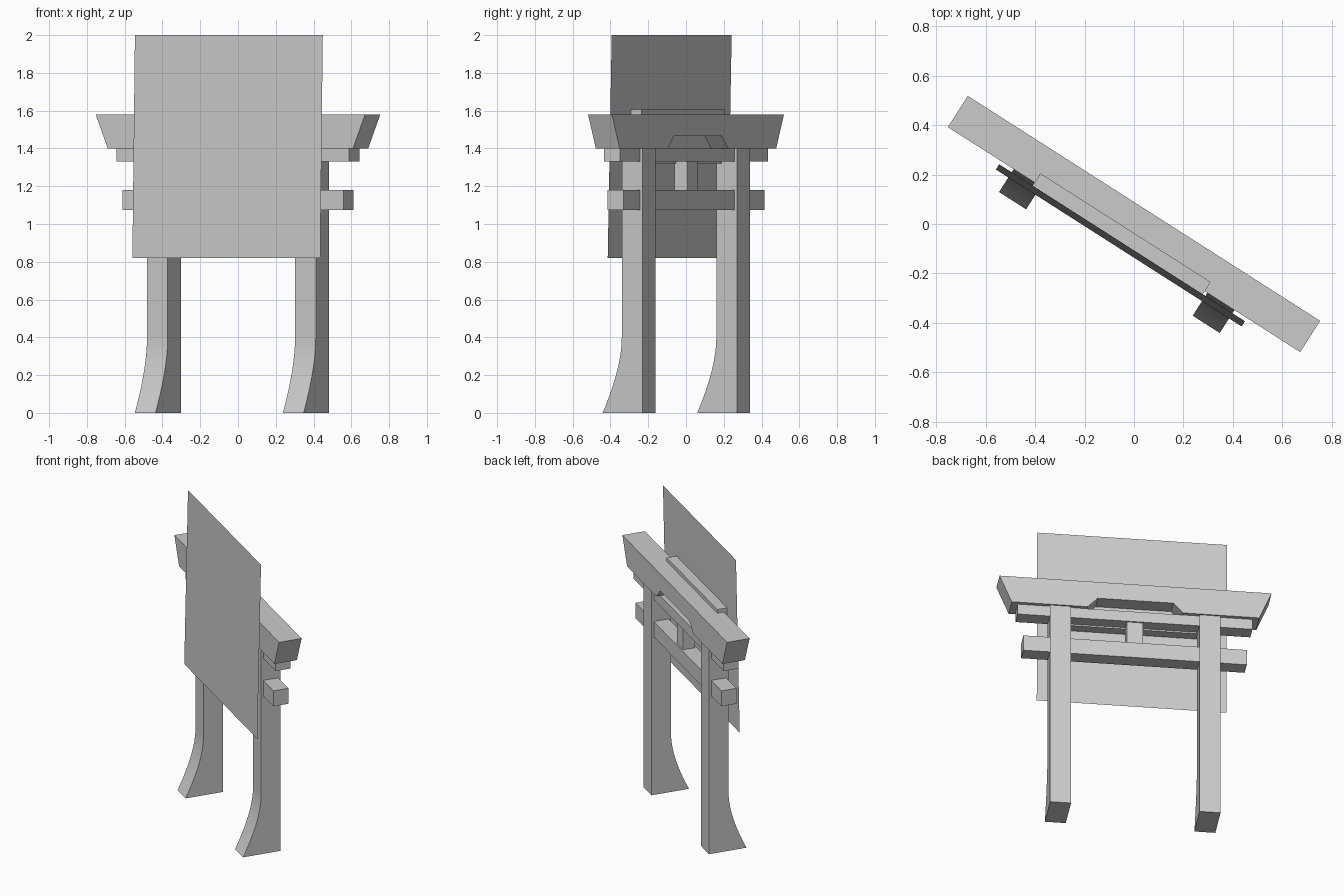
import bpy, bmesh, math
from mathutils import Matrix, Vector

if "Cube" in bpy.data.objects:
    bpy.data.objects.remove(bpy.data.objects["Cube"])

# The gate is built along local x, then turned about z
TURN = Matrix.Rotation(math.radians(-32.56), 4, 'Z')


def finish(name, bm):
    bmesh.ops.recalc_face_normals(bm, faces=bm.faces)
    me = bpy.data.meshes.new(name)
    bm.to_mesh(me)
    bm.free()
    ob = bpy.data.objects.new(name, me)
    ob.matrix_world = TURN
    bpy.context.collection.objects.link(ob)
    return ob


def box(name, x0, x1, y0, y1, z0, z1):
    bm = bmesh.new()
    bmesh.ops.create_cube(bm, size=1)
    for v in bm.verts:
        v.co = ((x0 + x1) / 2 + v.co.x * (x1 - x0),
                (y0 + y1) / 2 + v.co.y * (y1 - y0),
                (z0 + z1) / 2 + v.co.z * (z1 - z0))
    return finish(name, bm)


def prism(name, points, sweep):
    bm = bmesh.new()
    face = bm.faces.new([bm.verts.new(p) for p in points])
    ext = bmesh.ops.extrude_face_region(bm, geom=[face], use_keep_orig=True)
    verts = [g for g in ext["geom"] if isinstance(g, bmesh.types.BMVert)]
    bmesh.ops.translate(bm, verts=verts, vec=Vector(sweep))
    return finish(name, bm)


# Posts: square shafts whose front flares out into a foot
profile = [(0.065, 0), (0.065, 1.41), (-0.065, 1.41)]
for i in range(11):
    t = 1 - i / 10
    y = -0.185 * (1 - t) ** 2 - 0.065 * (1 - (1 - t) ** 2)
    z = 2 * t * (1 - t) * 0.24 + t * t * 0.40
    profile.append((y, z))
for side, x in (("left", -0.53), ("right", 0.40)):
    post = prism(side + "_post", [(x, y, z) for y, z in profile], (0.13, 0, 0))
    bpy.ops.object.select_all(action='DESELECT')
    post.select_set(True)
    bpy.context.view_layer.objects.active = post
    bpy.ops.object.shade_smooth_by_angle(angle=math.radians(30))

# Top beam: slanted ends and a shallow notch underneath
half = [(0.235, 1.465), (0.297, 1.40), (0.77, 1.40), (0.846, 1.58)]
outline = half + [(-x, z) for x, z in reversed(half)]
prism("top_beam", [(x, -0.075, z) for x, z in outline], (0, 0.15, 0))

# Lower beams and the short strut between them
box("second_beam", -0.73, 0.73, -0.05, 0.05, 1.33, 1.40)
box("tie_beam", -0.695, 0.695, -0.05, 0.05, 1.075, 1.18)
box("centre_strut", -0.05, 0.05, -0.04, 0.04, 1.17, 1.34)

# Backing block that holds the panel
box("panel_backing", -0.43, 0.388, -0.097, -0.031, 1.32, 1.605)

# Thin square panel, leaning back slightly
bm = bmesh.new()
bm.faces.new([bm.verts.new(p) for p in (
    (-0.59, -0.115, 0.82), (0.59, -0.115, 0.82),
    (0.59, -0.09, 2.0), (-0.59, -0.09, 2.0))])
panel = finish("front_panel", bm)
